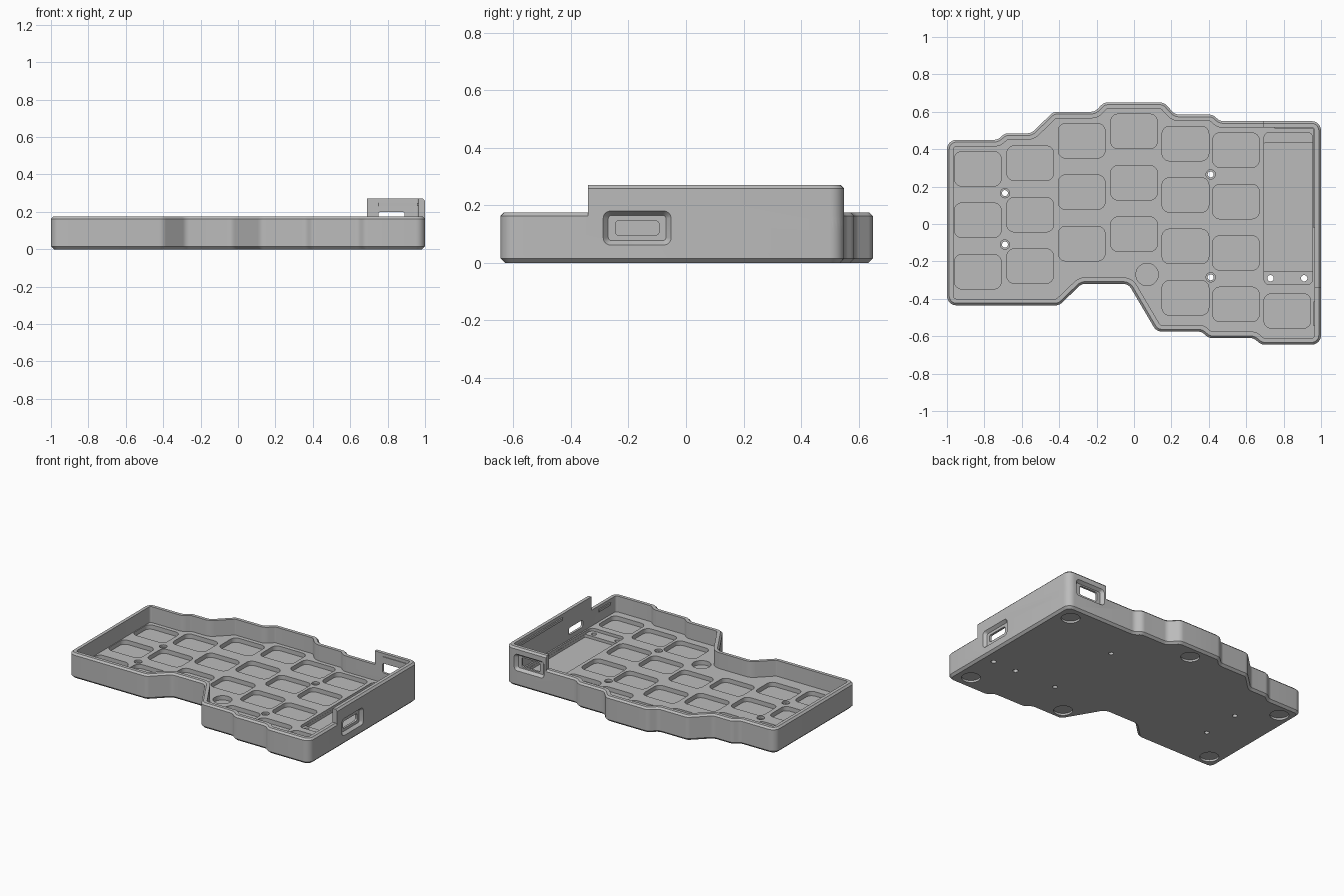
import bpy, bmesh, math
from mathutils import Vector, Matrix

cube = bpy.data.objects.get("Cube")
if cube:
    bpy.data.objects.remove(cube, do_unlink=True)

grey = bpy.data.materials.new("plain_grey")
grey.use_nodes = True
grey.diffuse_color = (0.5, 0.5, 0.5, 1)
grey.node_tree.nodes["Principled BSDF"].inputs["Base Color"].default_value = (0.5, 0.5, 0.5, 1)

WALL, FLOOR, RIM, TALL = 0.035, 0.065, 0.175, 0.27
POCKET = 0.035


def inset(points, d):
    """Offset a counter-clockwise polygon inwards with mitred corners."""
    out = []
    for i, p in enumerate(points):
        a = (p - points[i - 1]).normalized()
        b = (points[(i + 1) % len(points)] - p).normalized()
        na, nb = Vector((-a.y, a.x)), Vector((-b.y, b.x))
        out.append(p + (na + nb) * d / (1 + na.dot(nb)))
    return out


def fillet(points, r, d=0, steps=6):
    """Round every corner; d adjusts the radius of an inset loop."""
    out = []
    for i, p in enumerate(points):
        a, b = points[i - 1] - p, points[(i + 1) % len(points)] - p
        convex = a.x * b.y - a.y * b.x < 0
        radius = max(r - d if convex else r + d, 0.006)
        half = a.angle(b) / 2
        t = min(radius / math.tan(half), 0.46 * min(a.length, b.length))
        s, e = p + a.normalized() * t, p + b.normalized() * t
        c = p + (a.normalized() + b.normalized()).normalized() * t / math.cos(half)
        turn = (s - c).angle_signed(e - c)
        for k in range(steps + 1):
            out.append(c + Matrix.Rotation(-turn * k / steps, 2) @ (s - c))
    return out


def rect(x, y, w, h, r):
    pts = [Vector((x + sx * w / 2, y + sy * h / 2))
           for sx, sy in ((-1, -1), (1, -1), (1, 1), (-1, 1))]
    return fillet(pts, r)


def circle(x, y, r, n=32):
    return [Vector((x + r * math.cos(2 * math.pi * i / n),
                    y + r * math.sin(2 * math.pi * i / n))) for i in range(n)]


def loft(bm, stack, place=lambda u, v, w: (u, v, w)):
    """Closed solid through a stack of (loop, height)."""
    rings = [[bm.verts.new(place(p.x, p.y, h)) for p in loop] for loop, h in stack]
    for lo, hi in zip(rings, rings[1:]):
        for i in range(len(lo)):
            j = (i + 1) % len(lo)
            bm.faces.new((lo[i], lo[j], hi[j], hi[i]))
    bm.faces.new(rings[0][::-1])
    bm.faces.new(rings[-1])


def solid(name, *stacks, place=lambda u, v, w: (u, v, w)):
    bm = bmesh.new()
    for stack in stacks:
        loft(bm, stack, place)
    bmesh.ops.recalc_face_normals(bm, faces=bm.faces)
    mesh = bpy.data.meshes.new(name)
    bm.to_mesh(mesh)
    bm.free()
    mesh.materials.append(grey)
    obj = bpy.data.objects.new(name, mesh)
    bpy.context.collection.objects.link(obj)
    return obj


def combine(target, tool, operation):
    mod = target.modifiers.new(operation, 'BOOLEAN')
    mod.operation, mod.object, mod.solver = operation, tool, 'EXACT'
    bpy.context.view_layer.objects.active = target
    bpy.ops.object.modifier_apply(modifier=mod.name)
    bpy.data.objects.remove(tool, do_unlink=True)


# Stepped case outline
outline = [Vector(p) for p in (
    (-1, 0.45), (-0.73, 0.45), (-0.69, 0.485), (-0.55, 0.485), (-0.43, 0.6),
    (-0.21, 0.6), (-0.16, 0.65), (0.16, 0.65), (0.22, 0.585), (0.42, 0.585),
    (0.46, 0.55), (1, 0.55), (1, -0.645), (0.68, -0.645), (0.64, -0.61),
    (0.4, -0.61), (0.36, -0.575), (0.12, -0.575), (-0.03, -0.32),
    (-0.28, -0.32), (-0.4, -0.435), (-1, -0.435))][::-1]


def ring(d):
    return fillet(inset(outline, d), 0.05, d)


def chamfered(top):
    return [(ring(0.015), 0), (ring(0), 0.015), (ring(0), top - 0.012), (ring(0.012), top)]


# Low shell plus the taller corner wall
case = solid("keyboard_case", chamfered(RIM))
corner = solid("tall_corner", chamfered(TALL))
combine(corner, solid("corner_mask", [(rect(1.19, 0.36, 1, 1.4, 0.01), 0.1),
                                      (rect(1.19, 0.36, 1, 1.4, 0.01), 0.5)]), 'INTERSECT')
combine(case, corner, 'UNION')
combine(case, solid("cavity", [(ring(WALL), FLOOR), (ring(WALL), 0.5)]), 'DIFFERENCE')

# Rounded pocket under each key: column x, top key y, number of keys
columns = [(-0.835, 0.295, 3), (-0.555, 0.325, 3), (-0.28, 0.445, 3), (0, 0.495, 3),
           (0.275, 0.43, 4), (0.545, 0.395, 4), (0.82, -0.465, 1)]
pockets = []
for x, top, count in columns:
    for k in range(count):
        loop = rect(x, top - 0.275 * k, 0.25, 0.185, 0.04)
        pockets.append([(loop, POCKET), (loop, 0.1)])
knob = circle(0.07, -0.27, 0.06)
tray = rect(0.825, 0.083, 0.26, 0.815, 0.03)
pockets += [[(knob, POCKET), (knob, 0.1)], [(tray, 0.045), (tray, 0.1)]]
combine(case, solid("pockets", *pockets), 'DIFFERENCE')

# Deeper bed in the tray, with two pin holes beside it
bed = rect(0.825, 0.09, 0.258, 0.69, 0.006)
holes = [[(bed, 0.025), (bed, 0.1)]]
for x in (0.73, 0.91):
    pin = circle(x, -0.29, 0.017)
    holes.append([(pin, -0.1), (pin, 0.1)])

# Countersunk screw holes
for x, y in ((-0.69, 0.165), (-0.69, -0.11), (0.41, 0.265), (0.41, -0.285)):
    wide, thin = circle(x, y, 0.025), circle(x, y, 0.016)
    holes.append([(thin, -0.1), (thin, 0.05), (wide, 0.05), (wide, 0.1)])

# Round foot recesses underneath
for x, y in ((0.89, 0.44), (0.89, -0.535), (0.18, -0.48), (0, 0.55),
             (-0.9, 0.35), (-0.9, -0.335)):
    foot = circle(x, y, 0.06)
    holes.append([(foot, -0.1), (foot, 0.014)])
combine(case, solid("holes", *holes), 'DIFFERENCE')


# Connector ports: flared recess, then a smaller opening through the wall
def port(u, v, outer, through, face):
    big = rect(u, v, *outer, 0.025)
    mid = rect(u, v, outer[0] - 0.035, outer[1] - 0.03, 0.012)
    hole = rect(u, v, *through, 0.012)
    return [(hole, face - 0.06), (hole, face - 0.02), (mid, face - 0.02),
            (big, face), (big, face + 0.05)]


combine(case, solid("side_port", port(-0.17, 0.121, (0.236, 0.118), (0.152, 0.05), 1),
                    place=lambda u, v, w: (w, u, v)), 'DIFFERENCE')
combine(case, solid("back_port", port(-0.82, 0.167, (0.23, 0.115), (0.14, 0.066), 0.55),
                    place=lambda u, v, w: (-u, w, v)), 'DIFFERENCE')

# Snap ridges on the inner walls: centre and size
ridges = {"back_snap_ridge": ((0.855, 0.516, 0.24), (0.21, 0.012, 0.016)),
          "side_snap_ridge": ((0.962, 0.25, 0.24), (0.012, 0.54, 0.016)),
          "front_snap_ridge": ((0.962, -0.48, 0.145), (0.012, 0.13, 0.016))}
for name, (c, s) in ridges.items():
    loop = rect(c[0], c[1], s[0], s[1], 0.002)
    solid(name, [(loop, c[2] - s[2] / 2), (loop, c[2] + s[2] / 2)])

# Smooth the rounded corners and keep the edges crisp
bpy.ops.object.select_all(action='DESELECT')
case.select_set(True)
bpy.context.view_layer.objects.active = case
bpy.ops.object.shade_smooth_by_angle(angle=math.radians(25))
